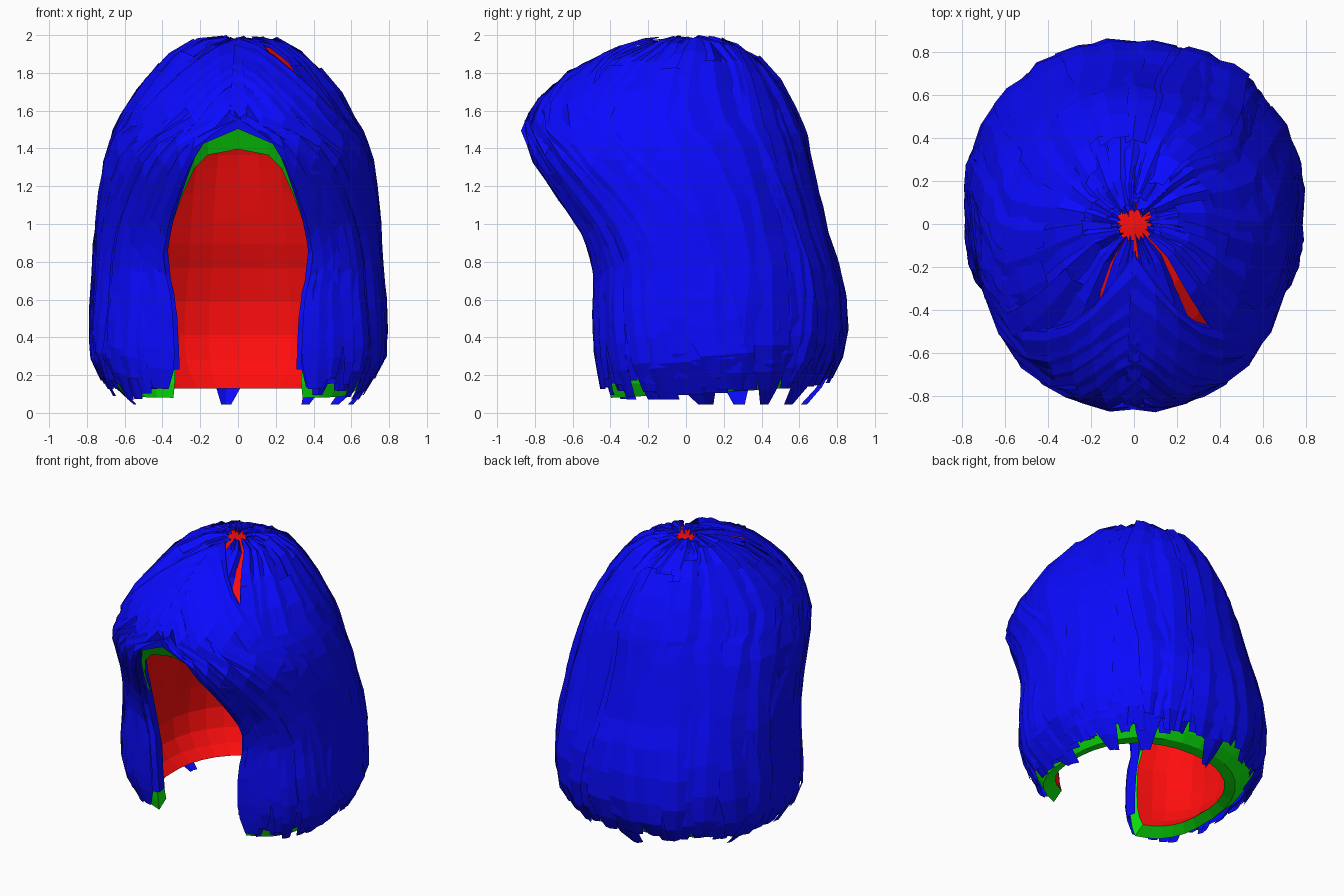
import bpy, math, random
from mathutils import Vector

if "Cube" in bpy.data.objects:
    bpy.data.objects.remove(bpy.data.objects["Cube"])

random.seed(7)

# Head-of-hair profile: z, half width, front y, back y, front and back roundness exponents
PROFILE = [(2.0, .01, -.03, .0, 2, 2), (1.995, .1, -.1, .1, 2, 2), (1.98, .21, -.2, .2, 2, 2),
           (1.92, .33, -.4, .35, 2, 1.9), (1.8, .45, -.62, .47, 2, 1.85),
           (1.65, .57, -.79, .57, 2.1, 1.85), (1.5, .65, -.87, .63, 2.2, 1.9),
           (1.35, .71, -.85, .66, 2.3, 2), (1.15, .735, -.73, .7, 2.4, 2.1),
           (.95, .755, -.59, .75, 2.6, 2.15), (.75, .765, -.52, .82, 2.8, 2.2),
           (.5, .785, -.51, .86, 3, 2.2), (.3, .785, -.5, .83, 3, 2.2),
           (.15, .71, -.48, .75, 3, 2.2), (.04, .61, -.46, .66, 3, 2.2)]
# Face opening: z, half width
OPENING = [(1.52, 0), (1.48, .16), (1.4, .23), (1.25, .29), (1.0, .37), (.8, .4),
           (.6, .35), (.2, .33), (0, .35)]
ROWS = [2.0, 1.995, 1.98, 1.92, 1.8, 1.65, 1.52, 1.48, 1.4, 1.25, 1.1, .95, .8, .6, .4, .25,
        .15, .08]
LAST = len(ROWS) - 1
FRINGE = ROWS.index(1.52)


def lookup(table, z):
    if z >= table[0][0]:
        return table[0][1:]
    for a, b in zip(table, table[1:]):
        if z >= b[0]:
            f = (a[0] - z) / (a[0] - b[0])
            return [p + (q - p) * f for p, q in zip(a[1:], b[1:])]
    return table[-1][1:]


def row_z(t):
    i = max(0, min(int(t), LAST - 1))
    return ROWS[i] + (ROWS[i + 1] - ROWS[i]) * (t - i)


def spow(v, p):
    return math.copysign(abs(v) ** p, v)


def back_share(u):
    return (1 - math.cos(u * math.pi)) / 2


def surface(z, u, d):
    """Point on the hair surface; u runs 0..2 round the head, d is depth inward."""
    w, yf, yb, nf, nb = lookup(PROFILE, z)
    c = (yf + yb) / 2 * (.45 if yf + yb > 0 else .9)
    w = max(w - d, .001)
    th0 = math.asin(min(1, lookup(OPENING, z)[0] / w) ** (nf / 2))
    th = th0 + u * (math.pi - th0)
    front = math.cos(th) > 0
    a = max((c - yf if front else yb - c) - d, .001)
    n = nf if front else nb
    lift = d * max(0, (z - 1.5) / .5)
    return Vector((w * spow(math.sin(th), 2 / n), c - a * spow(math.cos(th), 2 / n), z - lift))


def material(name, col):
    m = bpy.data.materials.new(name)
    m.diffuse_color = (*col, 1)
    m.use_nodes = True
    m.node_tree.nodes["Principled BSDF"].inputs["Base Color"].default_value = m.diffuse_color
    return m


def build(name, verts, faces, mat):
    me = bpy.data.meshes.new(name)
    me.from_pydata(verts, [], faces)
    me.update()
    ob = bpy.data.objects.new(name, me)
    bpy.context.collection.objects.link(ob)
    me.materials.append(mat)
    return ob


def grid_faces(rows, cols, base=0, flip=False):
    out = []
    for i in range(rows - 1):
        for j in range(cols - 1):
            k = base + i * cols + j
            f = (k, k + cols, k + cols + 1, k + 1)
            out.append(f[::-1] if flip else f)
    return out


blue = material("hair_blue", (.003, .003, 1))
red = material("cap_red", (1, .004, .004))
green = material("rim_green", (.004, .9, .004))

# Cap: outer and inner skins, with a green hem on the outer one
COLS = 29
grids = []
for d, name in ((.04, "cap_outer"), (.11, "cap_inner")):
    pts = []
    for z in ROWS:
        for j in range(COLS):
            u = 2 * j / (COLS - 1)
            p = surface(z, u, d)
            if d > .1:
                p.z = .13 + (p.z - .08) * (1.40 - .13) / (1.52 - .08)
                if z > 1.52:
                    p.z += (z - 1.52) * .1
            elif z < .3:
                p.z += .06 * back_share(u) * (.3 - z) / .22
            pts.append(p)
    grids.append(pts)
    ob = build(name, pts, grid_faces(len(ROWS), COLS, flip=d > .1), red)
    if d < .1:
        ob.data.materials.append(green)
        for p in ob.data.polygons:
            if p.index >= (LAST - 2) * (COLS - 1):
                p.material_index = 1

# Rim joining both skins round the face opening and the hem
loop = ([i * COLS for i in range(FRINGE, LAST)] + [LAST * COLS + j for j in range(COLS)]
        + [i * COLS + COLS - 1 for i in range(LAST - 1, FRINGE - 1, -1)])
rv = [grids[0][k] for k in loop] + [grids[1][k] for k in loop]
m = len(loop)
build("cap_rim", rv, [(i, i + m, i + m + 1, i + 1) for i in range(m - 1)], green)

# Hair locks: thin bent ribbons flowing from the crown to the hem
hv, hf = [], []


def ribbon(u0, half, t0, t1, depth, steps=14):
    base, phase, sway = len(hv), random.uniform(0, 6), random.uniform(.006, .025)
    tilt = random.uniform(-.014, .014)
    for i in range(steps):
        f = i / (steps - 1)
        t = t0 + (t1 - t0) * f
        taper = 1 - .65 * max(0, (f - .82) / .18)
        u = u0 + sway * math.sin(t * .6 + phase) + .14 * math.exp(-t / 2.5) * back_share(u0)
        for s in (-1, 0, 1):
            d = depth + (.012 if s else 0) + tilt * s + random.uniform(-.006, .006)
            hv.append(surface(row_z(t), u + s * half * taper, d))
    hf.extend(grid_faces(steps, 3, base))


for layer, (count, depth) in enumerate(((30, .018), (28, .004), (24, -.008))):
    for k in range(count):
        u = .05 + 1.9 * (k + random.uniform(.2, .8)) / count
        if layer and min(u, 2 - u) < .3:
            continue
        hem = LAST - random.uniform(.0, 1.2) - .8 * back_share(u)
        if random.random() < .1:
            hem = LAST + .5
        start = random.uniform(.8, 1.3) if layer < 2 else random.uniform(1.2, 4)
        ribbon(u, random.uniform(.046, .062), start, hem, depth + random.uniform(-.006, .006))
build("hair_locks", hv, hf, blue)

# Fringe locks: sweep from the centre parting round the face into the side locks
hv, hf = [], []
STEPS = 15
for side in (0, 1):
    for layer in range(2):
        for k in range(9):
            q0 = (k + random.uniform(.2, .8)) / 9
            base, dq = len(hv), random.uniform(.07, .1)
            stop = random.uniform(.94, 1.02)
            depth = .006 - .012 * layer + random.uniform(-.005, .005)
            for i in range(STEPS):
                v = i / (STEPS - 1)
                for s in (-1, 0, 1):
                    q = min(1, max(0, q0 + s * dq * (1 - .5 * max(0, v - .85) / .15)))
                    zs = 1.525 + .465 * q ** .8
                    z = zs - (zs - .1) * stop * v ** (1 + .5 * q)
                    u = -.02 * (1 - v) ** 6 + .6 * q * v ** .6
                    d = depth + (.008 if s else 0) + random.uniform(-.004, .004)
                    hv.append(surface(z, 2 - u if side else u, d))
            hf.extend(grid_faces(STEPS, 3, base, flip=not side))
build("fringe_locks", hv, hf, blue)

# Inward-curling locks along both sides of the face opening
hv, hf = [], []
for side in (0, 1):
    for n in range(2):
        base, steps = len(hv), 9
        end = 15.2 - n * .8
        for i in range(steps):
            z = row_z(8 + (end - 8) * i / (steps - 1))
            for u, d in ((.09, .0), (.02, .0), (-.012, .04), (-.008 + .01 * n, .11 - .02 * n)):
                d += random.uniform(-.008, .008)
                hv.append(surface(z, 2 - u if side else u, d))
        hf.extend(grid_faces(steps, 4, base, flip=bool(side)))
build("face_edge_locks", hv, hf, blue)
